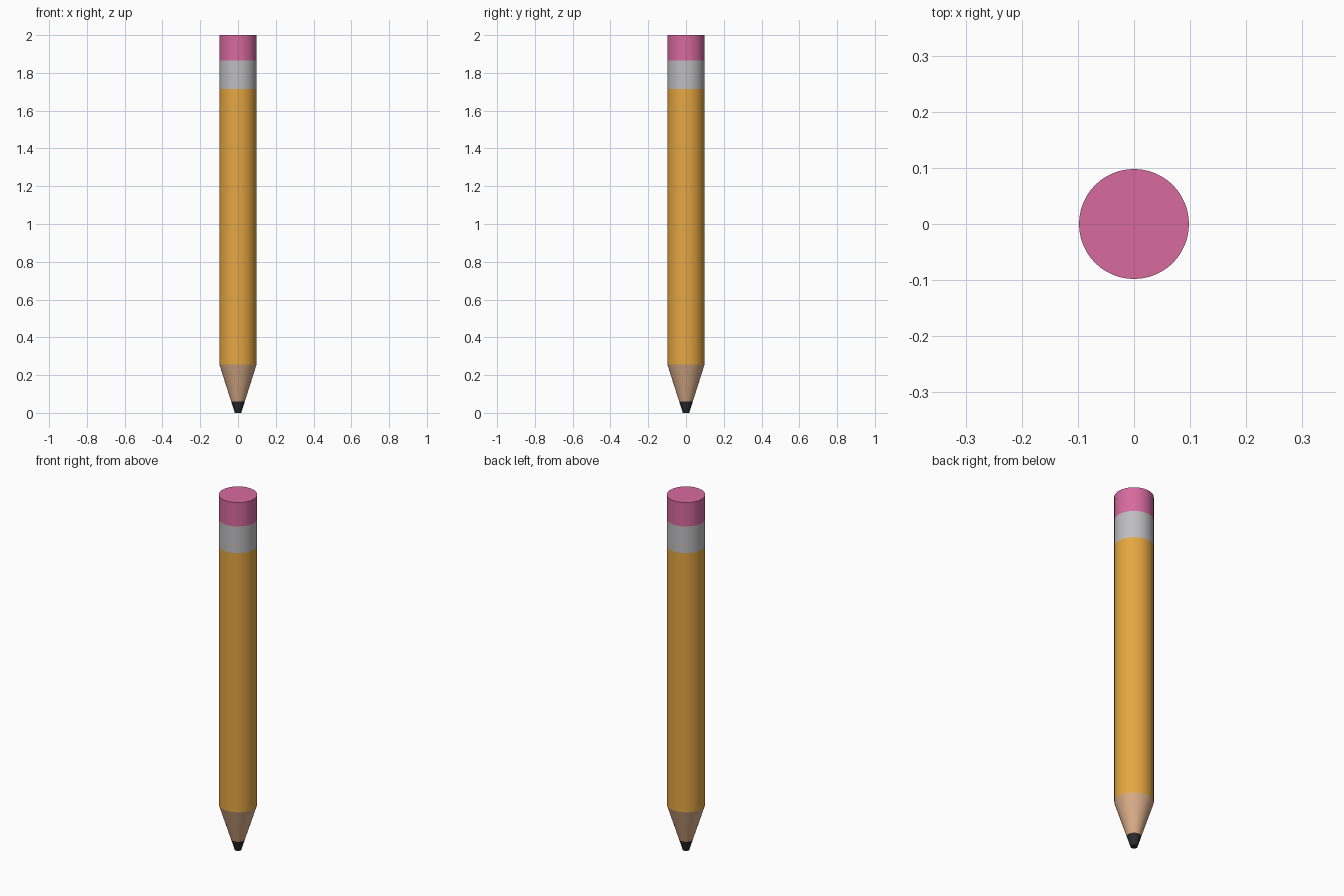
import bpy, bmesh, math

if "Cube" in bpy.data.objects:
    bpy.data.objects.remove(bpy.data.objects["Cube"])

SIDES = 48
R_BODY, R_TIP, Z_CONE = 0.098, 0.017, 0.255


def linear(c):
    c /= 255
    return c / 12.92 if c <= 0.04045 else ((c + 0.055) / 1.055) ** 2.4


def material(name, rgb):
    m = bpy.data.materials.new(name)
    m.diffuse_color = [linear(c) for c in rgb] + [1]
    m.use_nodes = True
    m.node_tree.nodes["Principled BSDF"].inputs["Base Color"].default_value = m.diffuse_color
    return m


def cone_radius(z):
    return R_TIP + (R_BODY - R_TIP) * min(z / Z_CONE, 1)


def band(name, z0, z1, mat, cap_bottom=False, cap_top=False):
    """One coloured ring of the pencil, capped only where it is exposed."""
    bm = bmesh.new()
    rings = []
    for z in (z0, z1):
        r = cone_radius(z)
        rings.append([bm.verts.new((r * math.cos(a), r * math.sin(a), z))
                      for a in (2 * math.pi * i / SIDES for i in range(SIDES))])
    low, high = rings
    for i in range(SIDES):
        j = (i + 1) % SIDES
        bm.faces.new((low[i], low[j], high[j], high[i]))
    if cap_bottom:
        bm.faces.new(low[::-1])
    if cap_top:
        bm.faces.new(high)
    mesh = bpy.data.meshes.new(name)
    bm.to_mesh(mesh)
    bm.free()
    mesh.materials.append(mat)
    ob = bpy.data.objects.new(name, mesh)
    bpy.context.collection.objects.link(ob)
    bpy.ops.object.select_all(action='DESELECT')
    ob.select_set(True)
    bpy.context.view_layer.objects.active = ob
    bpy.ops.object.shade_smooth_by_angle(angle=math.radians(30))


# Sharpened end
band("lead_tip", 0, 0.06, material("graphite", (44, 44, 46)), cap_bottom=True)
band("wood_cone", 0.06, Z_CONE, material("bare wood", (220, 174, 137)))
# Painted barrel
band("barrel", Z_CONE, 1.715, material("yellow orange paint", (229, 167, 66)))
# Metal collar and eraser
band("ferrule", 1.715, 1.865, material("grey metal", (190, 190, 192)))
band("eraser", 1.865, 2.0, material("pink rubber", (215, 106, 159)), cap_top=True)
